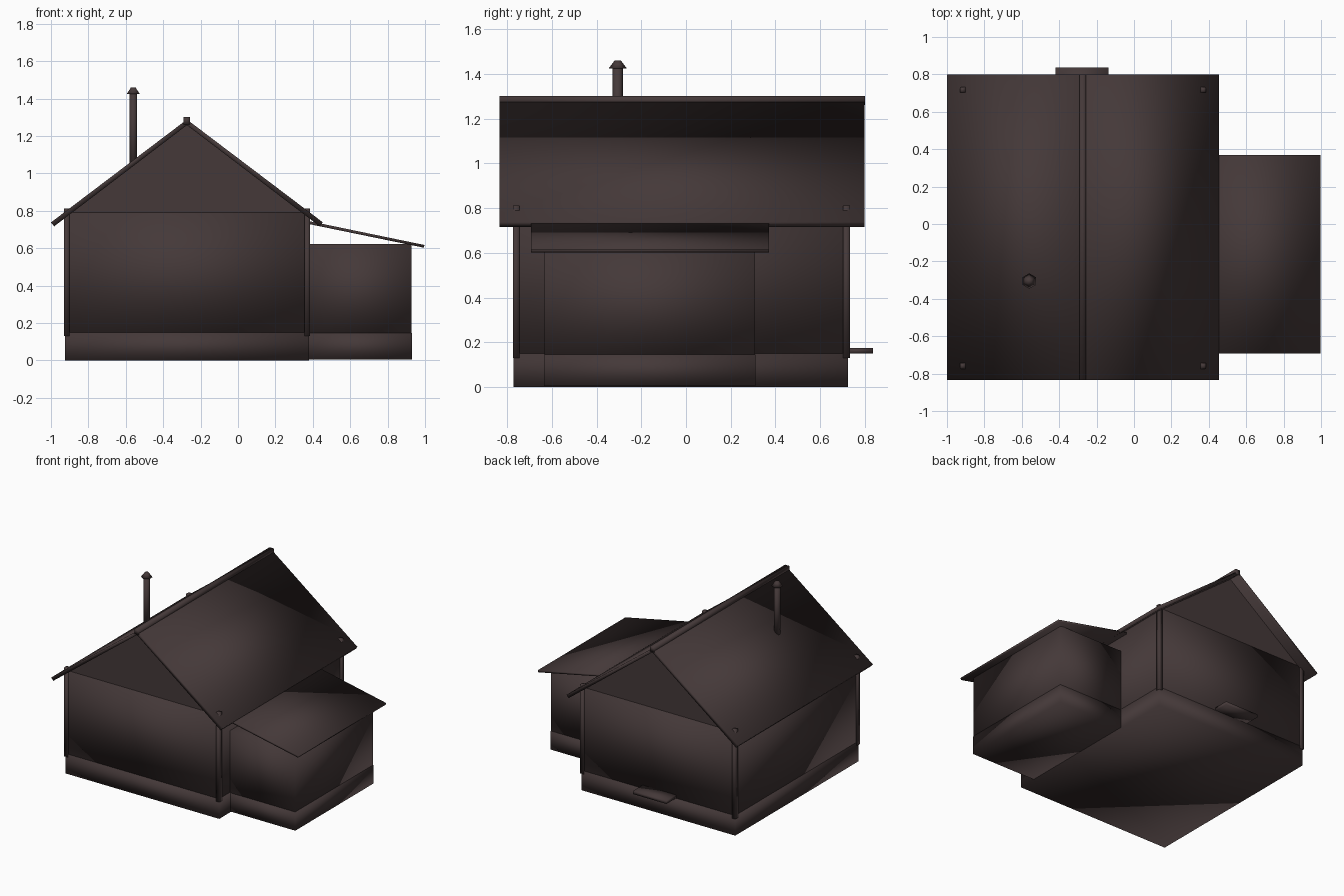
import bpy, bmesh, math

if "Cube" in bpy.data.objects:
    bpy.data.objects.remove(bpy.data.objects["Cube"])

mat = bpy.data.materials.new("dark_brown")
mat.diffuse_color = (0.058, 0.04, 0.04, 1)
mat.use_nodes = True
mat.node_tree.nodes["Principled BSDF"].inputs["Base Color"].default_value = mat.diffuse_color


def prism(name, profile, y0, y1, smooth=True):
    """Extrude an x-z profile along y."""
    bm = bmesh.new()
    a = [bm.verts.new((x, y0, z)) for x, z in profile]
    b = [bm.verts.new((x, y1, z)) for x, z in profile]
    n = len(profile)
    bm.faces.new(a)
    bm.faces.new(b[::-1])
    for i in range(n):
        j = (i + 1) % n
        bm.faces.new((a[j], a[i], b[i], b[j]))
    return finish(name, bm, smooth)


def finish(name, bm, smooth):
    bmesh.ops.recalc_face_normals(bm, faces=bm.faces)
    for f in bm.faces:
        f.smooth = smooth
    mesh = bpy.data.meshes.new(name)
    bm.to_mesh(mesh)
    bm.free()
    mesh.materials.append(mat)
    ob = bpy.data.objects.new(name, mesh)
    bpy.context.collection.objects.link(ob)
    return ob


def box(name, x0, x1, y0, y1, z0, z1):
    return prism(name, [(x0, z0), (x1, z0), (x1, z1), (x0, z1)], y0, y1)


def hexagon(name, x, y, z0, z1, r0, r1):
    """Six-sided tapered column with a corner facing y."""
    bm = bmesh.new()
    rings = [[bm.verts.new((x + r * math.sin(k * math.pi / 3),
                            y + r * math.cos(k * math.pi / 3), z))
              for k in range(6)] for r, z in ((r0, z0), (r1, z1))]
    for ring in rings:
        bm.faces.new(ring)
    for k in range(6):
        j = (k + 1) % 6
        bm.faces.new((rings[0][k], rings[0][j], rings[1][j], rings[1][k]))
    return finish(name, bm, True)


# Main house: foundation, walls and gable block
box("foundation", -0.925, 0.38, -0.77, 0.725, 0, 0.15)
box("walls", -0.92, 0.375, -0.765, 0.72, 0.15, 0.79)
prism("gable", [(-0.905, 0.79), (0.365, 0.79), (-0.27, 1.262)], -0.765, 0.72, False)

# Two roof slopes meeting at the ridge
RIDGE = -0.273
for side, label in ((-1, "left"), (1, "right")):
    e = RIDGE + side * 0.727
    i = e - side * 0.017
    prism("roof_" + label, [(e, 0.738), (i, 0.717), (RIDGE, 1.258), (RIDGE, 1.288)],
          -0.833, 0.798)
box("ridge_cap", -0.292, -0.256, -0.834, 0.799, 1.262, 1.302)

# Corner posts rising just through the roof
for x in (-0.916, 0.37):
    for y in (-0.759, 0.717):
        box("corner_post", x - 0.015, x + 0.015, y - 0.015, y + 0.015, 0.13, 0.812)

# Side annex with lean-to roof
box("annex_foundation", 0.37, 0.93, -0.635, 0.31, 0.005, 0.147)
box("annex_walls", 0.37, 0.928, -0.633, 0.308, 0.147, 0.622)
prism("annex_roof", [(0.38, 0.729), (0.993, 0.603), (0.998, 0.617), (0.38, 0.745)],
      -0.692, 0.37)

# Back door step
box("back_step", -0.42, -0.137, 0.70, 0.836, 0.15, 0.175)

# Stove pipe with flared cap
hexagon("stove_pipe", -0.56, -0.305, 1.02, 1.43, 0.023, 0.023)
hexagon("pipe_cap", -0.56, -0.305, 1.424, 1.46, 0.041, 0.014)
